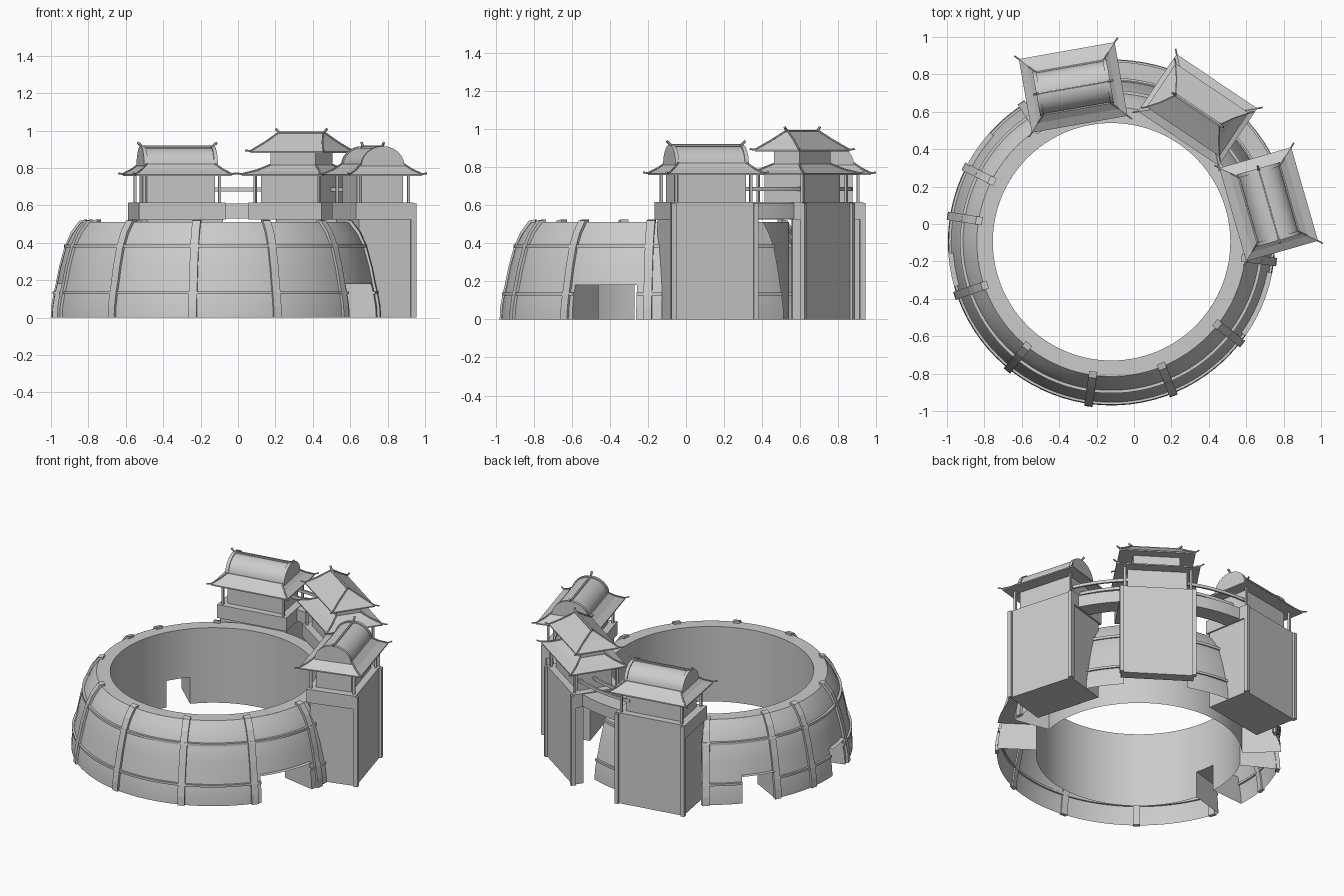
import bpy, bmesh, math
from mathutils import Vector, Matrix

cube = bpy.data.objects.get("Cube")
if cube:
    bpy.data.objects.remove(cube)

stone = bpy.data.materials.new("pale grey stone")
stone.use_nodes = True
stone.diffuse_color = (0.6, 0.6, 0.6, 1)
stone.node_tree.nodes["Principled BSDF"].inputs["Base Color"].default_value = (0.6, 0.6, 0.6, 1)

CENTRE = Vector((-0.12, -0.095, 0))
WALL_R = 0.635
DOOR_TOP = 0.18
DOORS = [(138, 152), (184, 196), (325, 349)]
SHELL_ARCS = [(28, 44), (70, 91), (121, 358)]
SHELL = [(0.875, 0), (0.872, 0.06), (0.86, 0.13), (0.848, DOOR_TOP), (0.83, 0.27),
         (0.80, 0.38), (0.765, 0.45), (0.72, 0.51)]


def finish(name, bm, matrix=None, smooth=False):
    bmesh.ops.remove_doubles(bm, verts=bm.verts, dist=0.0002)
    bmesh.ops.recalc_face_normals(bm, faces=bm.faces)
    me = bpy.data.meshes.new(name)
    bm.to_mesh(me)
    bm.free()
    me.materials.append(stone)
    ob = bpy.data.objects.new(name, me)
    bpy.context.scene.collection.objects.link(ob)
    if matrix:
        ob.matrix_world = matrix
    if smooth:
        bpy.ops.object.select_all(action='DESELECT')
        ob.select_set(True)
        bpy.context.view_layer.objects.active = ob
        bpy.ops.object.shade_smooth_by_angle(angle=math.radians(35))
    return ob


def polar(r, deg, z):
    a = math.radians(deg)
    return CENTRE + Vector((r * math.cos(a), r * math.sin(a), z))


def in_door(deg):
    return any(a < deg < b for a, b in DOORS)


def sweep(bm, profile, start, end, closed=False, doors=False):
    """Sweep an (r, z) profile round the courtyard, leaving door openings."""
    cuts = {start, end} | set(range(start, end, 4))
    if doors:
        cuts |= {d for pair in DOORS for d in pair if start < d < end}
    cuts = sorted(cuts)
    rings = [[bm.verts.new(polar(r, a, z)) for r, z in profile] for a in cuts]
    n = len(profile)
    for k in range(len(cuts) - 1):
        opening = doors and in_door((cuts[k] + cuts[k + 1]) / 2)
        for i in range(n if closed else n - 1):
            j = (i + 1) % n
            if opening and max(profile[i][1], profile[j][1]) <= DOOR_TOP + 0.001:
                continue
            bm.faces.new((rings[k][i], rings[k][j], rings[k + 1][j], rings[k + 1][i]))
    if closed and end - start < 360:
        bm.faces.new(rings[0])
        bm.faces.new(rings[-1])


def ring_box(r0, r1, z0, z1):
    return [(r0, z0), (r1, z0), (r1, z1), (r0, z1)]


# Courtyard wall with its flat top
bm = bmesh.new()
sweep(bm, [(WALL_R, 0), (WALL_R, DOOR_TOP), (WALL_R, 0.51), (0.72, 0.51)], 0, 360, doors=True)
finish("courtyard_wall", bm, smooth=True)

# Curved outer shell, interrupted at the towers
bm = bmesh.new()
for start, end in SHELL_ARCS:
    sweep(bm, SHELL, start, end, doors=True)
finish("outer_shell", bm, smooth=True)

# Door tunnels: side walls and ceiling
bm = bmesh.new()
for a, b in DOORS:
    for deg in (a, b):
        outline = [(WALL_R, 0)] + SHELL[:4] + [(WALL_R, DOOR_TOP)]
        bm.faces.new([bm.verts.new(polar(r, deg, z)) for r, z in outline])
    sweep(bm, [(WALL_R, DOOR_TOP), (0.875, DOOR_TOP)], a, b)
finish("door_tunnels", bm)

# Horizontal bands
bm = bmesh.new()
for start, end in SHELL_ARCS:
    sweep(bm, ring_box(0.79, 0.81, 0.375, 0.392), start, end, closed=True)
for start, end in [(28, 44), (70, 91), (121, 138), (152, 184), (196, 325), (349, 358)]:
    sweep(bm, ring_box(0.85, 0.871, 0.125, 0.14), start, end, closed=True)
finish("shell_bands", bm, smooth=True)

# Raised ribs
bm = bmesh.new()
for deg in (123, 153, 171, 199, 231, 262, 292, 322, 353):
    outer = [(r + 0.014, z + 0.008 * (z > 0.4)) for r, z in SHELL]
    path = outer + [(0.70, 0.525), (0.70, 0.5)] + [(r - 0.01, z) for r, z in reversed(SHELL)]
    a = math.radians(deg)
    side = Vector((-math.sin(a), math.cos(a), 0)) * 0.022
    ends = [[bm.verts.new(polar(r, deg, z) + side * s) for r, z in path] for s in (-1, 1)]
    for i in range(len(path)):
        j = (i + 1) % len(path)
        bm.faces.new((ends[0][i], ends[0][j], ends[1][j], ends[1][i]))
    for e in ends:
        bm.faces.new(e)
finish("shell_ribs", bm)

# Walkways between towers, with rails
bm = bmesh.new()
for start, end in [(25, 46), (68, 94)]:
    sweep(bm, ring_box(0.86, 0.975, 0.53, 0.61), start, end, closed=True)
    for r in (0.865, 0.96):
        sweep(bm, ring_box(r, r + 0.012, 0.675, 0.695), start, end, closed=True)
finish("walkways", bm, smooth=True)


def loft(bm, levels, y=0):
    """Stack rectangles given as (half width, half depth, z)."""
    rings = [[bm.verts.new((sx * w, y + sy * d, z))
              for sx, sy in ((-1, -1), (1, -1), (1, 1), (-1, 1))] for w, d, z in levels]
    for lo, hi in zip(rings, rings[1:]):
        for i in range(4):
            j = (i + 1) % 4
            bm.faces.new((lo[i], lo[j], hi[j], hi[i]))
    bm.faces.new(rings[0])
    bm.faces.new(rings[-1])


def block(bm, size, centre):
    m = Matrix.Translation(centre) @ Matrix.Diagonal((*size, 1))
    bmesh.ops.create_cube(bm, size=1, matrix=m)


def beam(bm, points, radius):
    for p, q in zip(points, points[1:]):
        p, q = Vector(p), Vector(q)
        m = Matrix.Translation((p + q) / 2) @ (q - p).to_track_quat('Z', 'Y').to_matrix().to_4x4()
        bmesh.ops.create_cone(bm, cap_ends=True, segments=6, radius1=radius, radius2=radius,
                              depth=(q - p).length, matrix=m)


def hip_roof(name, levels, m):
    bm = bmesh.new()
    w, d, z = levels[0]
    loft(bm, [(w, d, z - 0.008)] + levels)
    for sx in (-1, 1):
        for sy in (-1, 1):
            path = [(sx * a, sy * b, c + 0.003) for a, b, c in reversed(levels)]
            path.append((sx * (w + 0.02), sy * (d + 0.02), z + 0.006))
            beam(bm, path, 0.005)
    finish(name, bm, m)


def ridge(name, half, z, m):
    bm = bmesh.new()
    beam(bm, [(-half - 0.025, 0, z + 0.022), (-half, 0, z), (half, 0, z),
              (half + 0.025, 0, z + 0.022)], 0.007)
    finish(name, bm, m)


def tower(name, x, y, facing, inner, double):
    m = Matrix.Translation((x, y, 0)) @ Matrix.Rotation(math.radians(facing - 90), 4, 'Z')
    w, outer = 0.225, 0.16
    # Tall body with corner pilasters and platform
    bm = bmesh.new()
    block(bm, (2 * w, outer - inner, 0.6), (0, (outer + inner) / 2, 0.3))
    for s in (-1, 1):
        block(bm, (0.025, 0.03, 0.61), (s * w, outer, 0.305))
    block(bm, (2 * w + 0.02, 0.32, 0.09), (0, 0, 0.57))
    finish(name + "_body", bm, m)
    # Room and slim posts
    bm = bmesh.new()
    loft(bm, [(0.185, 0.115, 0.61), (0.185, 0.115, 0.78)])
    for sx in (-1, 1):
        for sy in (-1, 1):
            block(bm, (0.014, 0.014, 0.16), (sx * 0.205, sy * 0.14, 0.69))
    finish(name + "_room", bm, m)
    if double:
        hip_roof(name + "_lower_roof", [(0.26, 0.185, 0.765), (0.2, 0.13, 0.785),
                                        (0.145, 0.08, 0.815)], m)
        bm = bmesh.new()
        loft(bm, [(0.145, 0.08, 0.79), (0.145, 0.08, 0.9)])
        finish(name + "_upper_room", bm, m)
        hip_roof(name + "_upper_roof", [(0.235, 0.14, 0.888), (0.185, 0.075, 0.935),
                                        (0.145, 0.008, 0.985)], m)
        ridge(name + "_ridge", 0.14, 0.987, m)
        return
    hip_roof(name + "_skirt_roof", [(0.26, 0.2, 0.765), (0.22, 0.155, 0.79),
                                    (0.185, 0.118, 0.82)], m)
    # Barrel roof with raised end rims
    bm = bmesh.new()
    for x0, x1, grow in ((-0.185, 0.185, 0), (-0.2, -0.18, 0.007), (0.18, 0.2, 0.007)):
        arc = [((0.113 + grow) * math.cos(t * math.pi / 12), 0.81 + (0.1 + grow) * math.sin(t * math.pi / 12))
               for t in range(13)]
        ends = [[bm.verts.new((px, py, pz)) for py, pz in arc] for px in (x0, x1)]
        for i in range(len(arc)):
            j = (i + 1) % len(arc)
            bm.faces.new((ends[0][i], ends[0][j], ends[1][j], ends[1][i]))
        for e in ends:
            bm.faces.new(e)
    finish(name + "_barrel_roof", bm, m, smooth=True)
    ridge(name + "_ridge", 0.19, 0.914, m)


tower("left_tower", 0.72, 0.105, 16, -0.14, False)
tower("middle_tower", 0.34, 0.61, 56, 0.09, True)
tower("back_tower", -0.325, 0.73, 100, -0.14, False)
